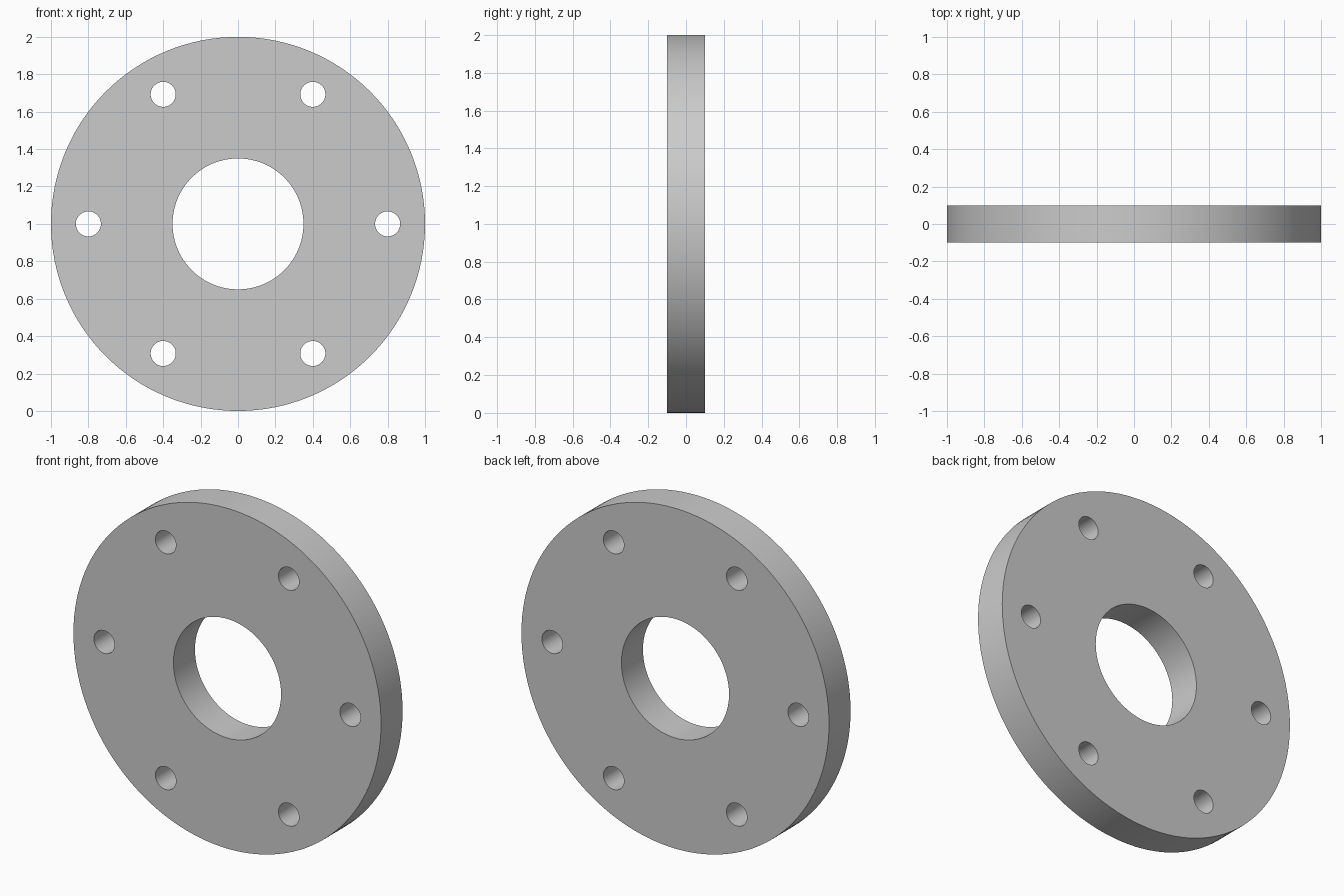
import bpy, bmesh
from math import cos, sin, tau, pi

if "Cube" in bpy.data.objects:
    bpy.data.objects.remove(bpy.data.objects["Cube"])

OUTER_R, BORE_R, BOLT_R, BOLT_CIRCLE = 1.0, 0.35, 0.067, 0.8
THICKNESS, BOLTS = 0.2, 6

# Flat profile, filled between the outline and the holes, then extruded
profile = bpy.data.curves.new("flange_plate", 'CURVE')
profile.dimensions = '2D'
profile.fill_mode = 'BOTH'
profile.extrude = THICKNESS / 2


def add_circle(cx, cy, radius, sides):
    spline = profile.splines.new('POLY')
    spline.points.add(sides - 1)
    for i, point in enumerate(spline.points):
        a = tau * i / sides
        point.co = (cx + radius * cos(a), cy + radius * sin(a), 0, 1)
    spline.use_cyclic_u = True


# Rim, central bore and ring of bolt holes
add_circle(0, 0, OUTER_R, 128)
add_circle(0, 0, BORE_R, 96)
for k in range(BOLTS):
    a = tau * k / BOLTS
    add_circle(BOLT_CIRCLE * cos(a), BOLT_CIRCLE * sin(a), BOLT_R, 48)

# Stand the plate upright, facing the front
plate = bpy.data.objects.new("flange_plate", profile)
bpy.context.collection.objects.link(plate)
plate.rotation_euler.x = pi / 2
plate.location.z = OUTER_R
bpy.context.view_layer.objects.active = plate
plate.select_set(True)
bpy.ops.object.convert(target='MESH')
plate = bpy.context.object

# Weld caps to walls
bm = bmesh.new()
bm.from_mesh(plate.data)
bmesh.ops.remove_doubles(bm, verts=bm.verts, dist=1e-4)
bmesh.ops.recalc_face_normals(bm, faces=bm.faces)
bm.to_mesh(plate.data)
bm.free()
bpy.ops.object.shade_smooth_by_angle(angle=pi / 6)
